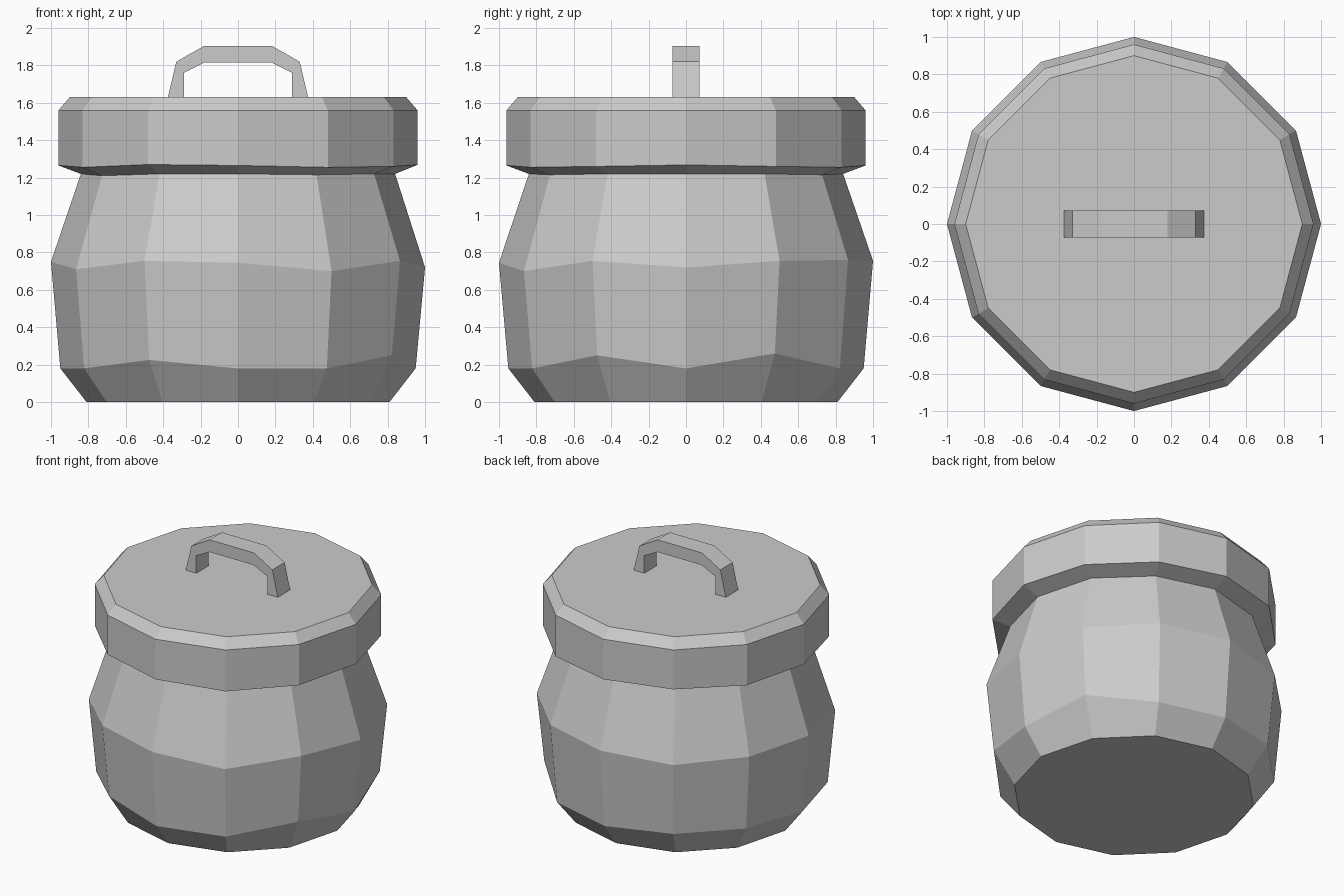
import bpy, bmesh
from math import cos, sin, radians

if "Cube" in bpy.data.objects:
    bpy.data.objects.remove(bpy.data.objects["Cube"])

SIDES = 12


def make_object(name, bm):
    bmesh.ops.recalc_face_normals(bm, faces=bm.faces[:])
    mesh = bpy.data.meshes.new(name)
    bm.to_mesh(mesh)
    bm.free()
    obj = bpy.data.objects.new(name, mesh)
    bpy.context.collection.objects.link(obj)
    return obj


def lathe(name, rings, cap_bottom=False, cap_top=False):
    """Skin rings of (radius, heights); heights is one z or one z per side."""
    bm = bmesh.new()
    loops = []
    for r, z in rings:
        zs = z if isinstance(z, list) else [z] * SIDES
        loops.append([bm.verts.new((r * cos(radians(30 * i)), r * sin(radians(30 * i)), zs[i]))
                      for i in range(SIDES)])
    for a, b in zip(loops, loops[1:]):
        for i in range(SIDES):
            j = (i + 1) % SIDES
            bm.faces.new((a[i], a[j], b[j], b[i]))
    if cap_bottom:
        bm.faces.new(loops[0][::-1])
    if cap_top:
        bm.faces.new(loops[-1])
    bmesh.ops.recalc_face_normals(bm, faces=bm.faces[:])
    return make_object(name, bm)


# Slightly uneven hand-made edges, listed anticlockwise from +x
low = [.18, .26, .18, .18, .20, .20, .18, .18, .225, .18, .18, .25]
belly = [.72, .755, .76, .755, .73, .75, .75, .71, .755, .745, .70, .755]
neck = [1.22, 1.22, 1.215, 1.22, 1.22, 1.215, 1.22, 1.21, 1.22, 1.22, 1.215, 1.22]
lip = [1.268, 1.26, 1.255, 1.265, 1.27, 1.26, 1.265, 1.255, 1.27, 1.265, 1.255, 1.26]

# Pot body, meeting the lid at the neck
lathe("pot_body", [(.81, 0), (.95, low), (1.0, belly), (.84, neck)], cap_bottom=True)

# Overhanging lid with a bevelled top edge
lathe("lid", [(.84, neck), (.96, lip), (.96, 1.56), (.90, 1.63)], cap_top=True)

# Handle: mirrored arch outline, extruded in depth
half = [(.29, 1.63), (.375, 1.63), (.33, 1.82), (.18, 1.905)]
inner = [(.18, 1.815), (.29, 1.76)]
outline = half + [(-x, z) for x, z in half[::-1]] + [(-x, z) for x, z in inner[::-1]] + inner
bm = bmesh.new()
face = bm.faces.new([bm.verts.new((x, -.072, z)) for x, z in outline])
ext = bmesh.ops.extrude_face_region(bm, geom=[face], use_keep_orig=True)
moved = [v for v in ext["geom"] if isinstance(v, bmesh.types.BMVert)]
bmesh.ops.translate(bm, verts=moved, vec=(0, .144, 0))
make_object("lid_handle", bm)
